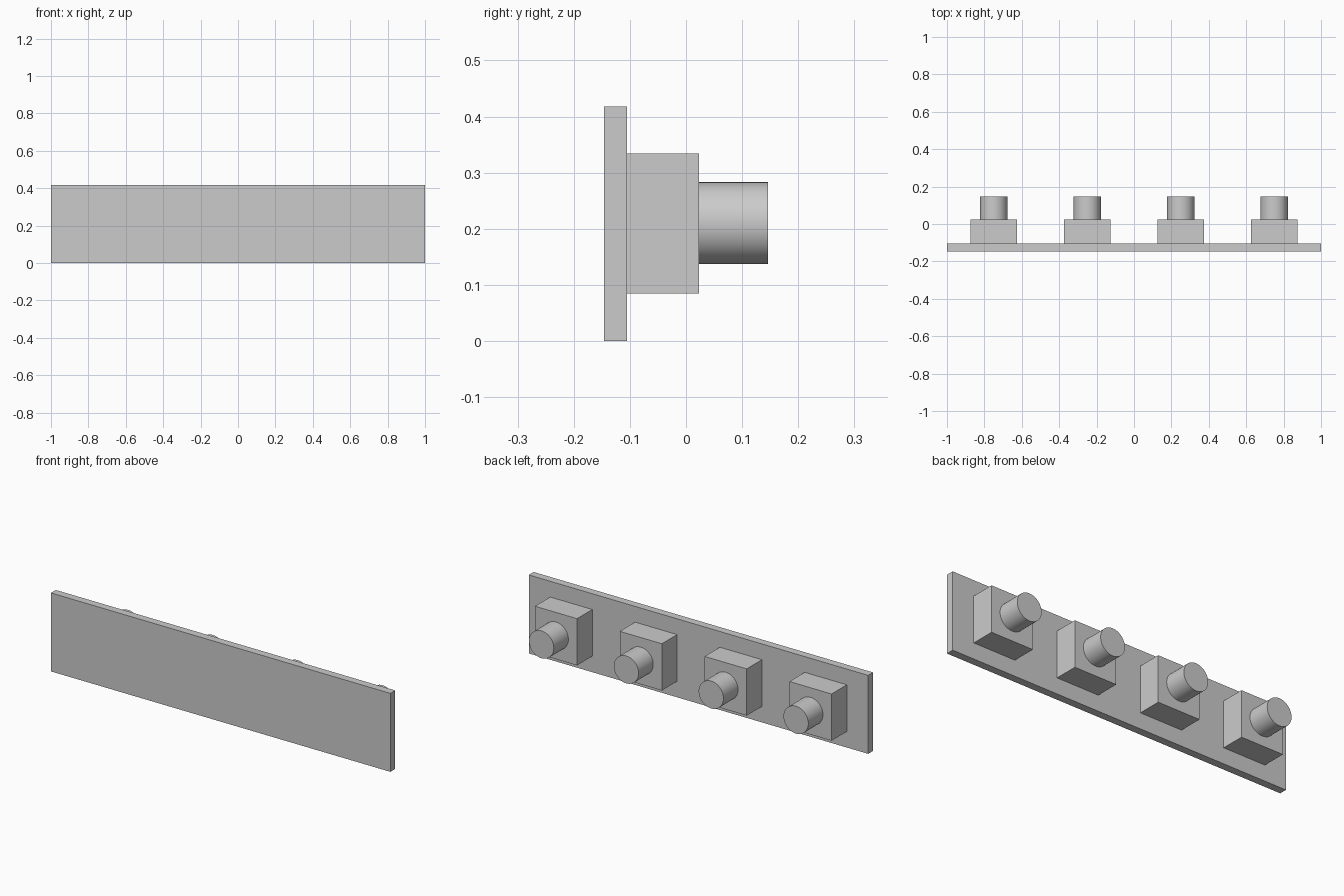
import bpy
import math

cube = bpy.data.objects.get("Cube")
if cube:
    bpy.data.objects.remove(cube, do_unlink=True)

grey = bpy.data.materials.new("light_grey")
grey.use_nodes = True
colour = (0.6, 0.6, 0.6, 1.0)
grey.diffuse_color = colour
grey.node_tree.nodes["Principled BSDF"].inputs["Base Color"].default_value = colour


def finish(name):
    obj = bpy.context.object
    obj.name = name
    obj.data.materials.append(grey)
    return obj


def box(name, x, y0, y1, z0, z1, width):
    bpy.ops.mesh.primitive_cube_add(size=1, location=(x, (y0 + y1) / 2, (z0 + z1) / 2))
    bpy.context.object.scale = (width, y1 - y0, z1 - z0)
    bpy.ops.object.transform_apply(location=False, rotation=False, scale=True)
    return finish(name)


def peg(name, x, y0, y1, z, radius):
    bpy.ops.mesh.primitive_cylinder_add(
        vertices=64, radius=radius, depth=y1 - y0,
        location=(x, (y0 + y1) / 2, z), rotation=(math.pi / 2, 0, 0))
    bpy.ops.object.shade_smooth_by_angle(angle=math.radians(30))
    return finish(name)


PLATE_BACK, BLOCK_BACK, DEPTH = -0.105, 0.023, 0.146

# Mounting plate across the front
box("mounting_plate", 0, -DEPTH, PLATE_BACK, 0, 0.418, 2)

# Row of four blocks, each with a round peg on its back
for i in range(4):
    x = -0.75 + 0.5 * i
    box(f"block_{i + 1}", x, PLATE_BACK, BLOCK_BACK, 0.085, 0.334, 0.248)
    peg(f"peg_{i + 1}", x, BLOCK_BACK, DEPTH, 0.21, 0.073)
